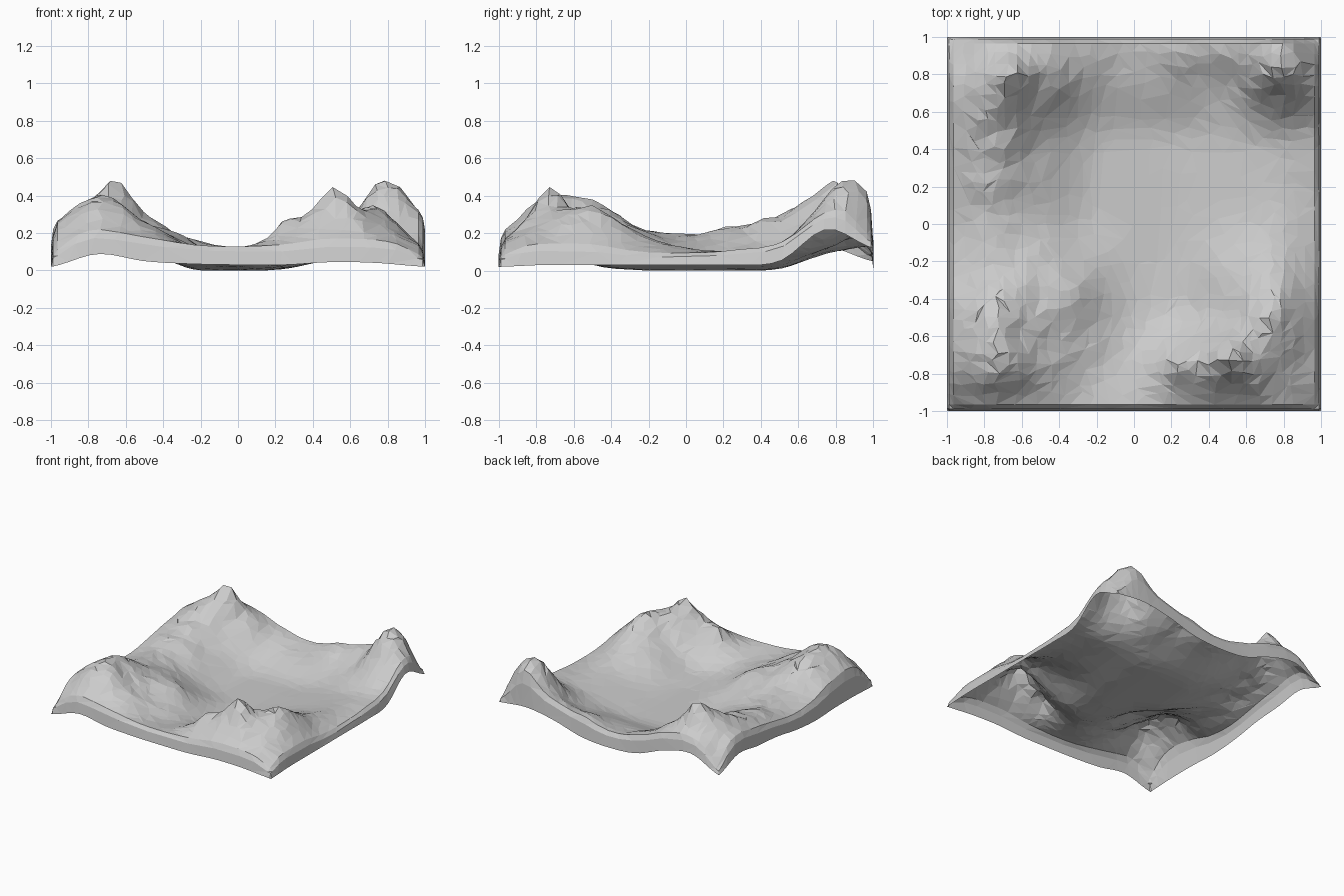
import bpy, bmesh, math, random
from mathutils import Vector, noise

if "Cube" in bpy.data.objects:
    bpy.data.objects.remove(bpy.data.objects["Cube"])

random.seed(4)

# coarse relief: rows run front to back, columns left to right, 0.25 apart
RELIEF = [
    [.17, .20, .17, .14, .13, .13, .15, .15, .13],
    [.24, .39, .26, .13, .10, .22, .35, .28, .13],
    [.22, .37, .24, .14, .04, .05, .18, .32, .12],
    [.16, .23, .20, .10, .01, .02, .13, .20, .09],
    [.15, .19, .12, .02, .00, .01, .07, .12, .09],
    [.19, .23, .12, .01, .00, .01, .06, .10, .11],
    [.23, .31, .16, .03, .01, .02, .07, .13, .15],
    [.25, .38, .30, .12, .09, .11, .14, .32, .29],
    [.16, .26, .25, .16, .13, .17, .23, .30, .23],
]
# lower edge of the skirt along each side
FRONT = [.02, .088, .05, .035, .03, .03, .045, .04, .02]
BACK = [.05, .16, .12, .03, .01, .03, .10, .14, .12]
LEFT = [.02, .03, .03, .02, .04, .08, .10, .13, .05]
RIGHT = [.02, .03, .03, .03, .03, .03, .05, .22, .12]
# summits: x, y, radius, extra height
SUMMITS = [(.80, .88, .14, .18), (-.65, .80, .09, .13), (.51, -.71, .09, .10),
           (.25, -.77, .07, .05), (.67, -.54, .08, .04), (-.34, -.38, .12, .05),
           (.25, .90, .11, .03), (.48, .90, .11, .03), (-.25, .88, .12, .02)]


def spline(vals, t):
    """Catmull-Rom sample of 9 values over -1..1."""
    f = max(0.0, min(7.9999, (t + 1) * 4))
    i = int(f)
    f -= i
    a, b, c, d = (vals[max(0, min(8, i + k))] for k in (-1, 0, 1, 2))
    return b + .5 * f * (c - a + f * (2*a - 5*b + 4*c - d + f * (3*(b - c) + d - a)))


def height(x, y):
    z = spline([spline(row, x) for row in RELIEF], y)
    for px, py, r, h in SUMMITS:
        z += h * math.exp(-((x - px)**2 + (y - py)**2) / r**2)
    rough = max(0, min(1, (z - .05) / .25))
    inside = min(1, (1 - max(abs(x), abs(y))) * 6)
    z += .025 * rough * inside * noise.noise(Vector((x * 7, y * 7, 3.1)))
    z += .015 * rough * inside * noise.noise(Vector((x * 17, y * 17, 8.4)))
    # corners droop to points
    d2 = (1 - abs(x))**2 + (1 - abs(y))**2
    low = .12 if x > 0 and y > 0 else .04
    z -= max(0, z - low) * .65 * math.exp(-d2 / .01)
    return max(0.0, z)


# grid lines: fine terrain inside, two extra rings for the skirt
N, RIM = 34, .965
lines = [-1, -.988] + [-RIM + 2 * RIM * i / N for i in range(N + 1)] + [.988, 1]
last = len(lines) - 1

bm = bmesh.new()
grid = []
for j, y0 in enumerate(lines):
    row = []
    for i, x0 in enumerate(lines):
        ring = min(i, j, last - i, last - j)
        x, y = x0, y0
        if ring > 2:
            x += random.uniform(-.018, .018)
            y += random.uniform(-.018, .018)
        z = height(x, y)
        if ring < 2:
            d = {i: LEFT, last - i: RIGHT, j: FRONT, last - j: BACK}[ring]
            low = spline(d, y if d in (LEFT, RIGHT) else x)
            z = low if ring == 0 else low + .72 * max(0, z - low)
        row.append(bm.verts.new((x, y, z)))
    grid.append(row)

# triangulate, cutting each cell along its flatter diagonal
for j in range(last):
    for i in range(last):
        a, b, c, d = grid[j][i], grid[j][i+1], grid[j+1][i+1], grid[j+1][i]
        if abs(a.co.z - c.co.z) < abs(b.co.z - d.co.z):
            tris = ((a, b, c), (a, c, d))
        else:
            tris = ((a, b, d), (b, c, d))
        for t in tris:
            bm.faces.new(t)

mesh = bpy.data.meshes.new("mountain_basin")
bm.to_mesh(mesh)
bm.free()
terrain = bpy.data.objects.new("mountain_basin", mesh)
bpy.context.collection.objects.link(terrain)

# thin out to irregular low-poly facets
dec = terrain.modifiers.new("facets", 'DECIMATE')
dec.ratio = .6
